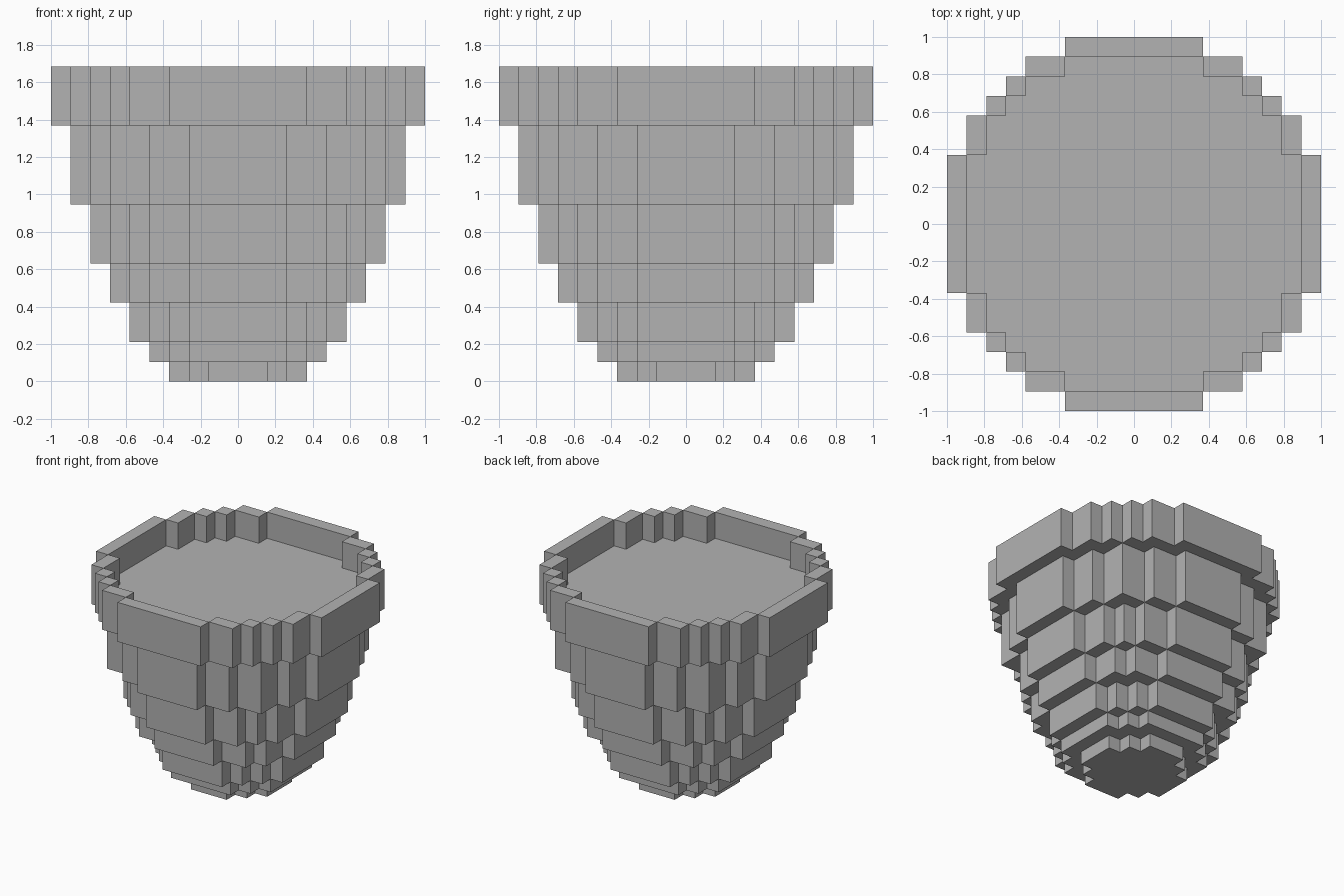
import bpy
import bmesh

if "Cube" in bpy.data.objects:
    bpy.data.objects.remove(bpy.data.objects["Cube"], do_unlink=True)

U = 2 / 19  # edge length of one block

grey = bpy.data.materials.new("stone_grey")
grey.use_nodes = True
colour = (0.448, 0.448, 0.448, 1)
grey.diffuse_color = colour
grey.node_tree.nodes["Principled BSDF"].inputs["Base Color"].default_value = colour


def disc(radius):
    """Blocks whose centres lie inside a circle."""
    n = range(-int(radius), int(radius) + 1)
    return {(i, j) for i in n for j in n if i * i + j * j <= radius * radius}


def half_width(cells, row):
    return max(i for i, j in cells if j == row) + 0.5


def outline(cells):
    """Stepped outline of a symmetric block disc."""
    rows = sorted({j for i, j in cells})
    side = []
    for j in rows:
        w = half_width(cells, j)
        if side and side[-1][0] == w:
            side[-1] = (w, j + 0.5)
        else:
            side += [(w, j - 0.5), (w, j + 0.5)]
    return side + [(-x, y) for x, y in reversed(side)]


def add_prism(bm, points, bottom, top):
    low = [bm.verts.new((x * U, y * U, bottom * U)) for x, y in points]
    high = [bm.verts.new((x * U, y * U, top * U)) for x, y in points]
    bm.faces.new(low[::-1])
    bm.faces.new(high)
    for k in range(len(points)):
        n = (k + 1) % len(points)
        bm.faces.new((low[k], low[n], high[n], high[k]))


def make_object(name, prisms):
    bm = bmesh.new()
    for points, bottom, top in prisms:
        add_prism(bm, points, bottom, top)
    bmesh.ops.recalc_face_normals(bm, faces=bm.faces)
    mesh = bpy.data.meshes.new(name)
    bm.to_mesh(mesh)
    bm.free()
    mesh.materials.append(grey)
    bpy.context.collection.objects.link(bpy.data.objects.new(name, mesh))


def rect(x0, x1, y0, y1):
    return [(x0, y0), (x1, y0), (x1, y1), (x0, y1)]


# Stepped body, each tier one block wider than the one below
levels = [0, 1, 2, 4, 6, 9, 13]
for k in range(len(levels) - 1):
    make_object(f"body_tier_{k + 1}",
                [(outline(disc(k + 3.5)), levels[k], levels[k + 1])])

# Recessed floor inside the rim
outer = disc(9.5)
inner = {(i, j) for i, j in outer
         if {(i + 1, j), (i - 1, j), (i, j + 1), (i, j - 1)} <= outer}
make_object("inner_floor", [(outline(inner), 13, 14)])

# Rim wall, one block thick: end bars, then runs of equal rows on both sides
w = half_width(outer, 9)
walls = [rect(-w, w, 8.5, 9.5), rect(-w, w, -9.5, -8.5)]
runs = []
for j in range(-8, 9):
    span = (half_width(inner, j), half_width(outer, j))
    if runs and runs[-1][0] == span:
        runs[-1][2] = j + 0.5
    else:
        runs.append([span, j - 0.5, j + 0.5])
for (a, b), y0, y1 in runs:
    walls += [rect(a, b, y0, y1), rect(-b, -a, y0, y1)]
make_object("rim_wall", [(wall, 13, 16) for wall in walls])
